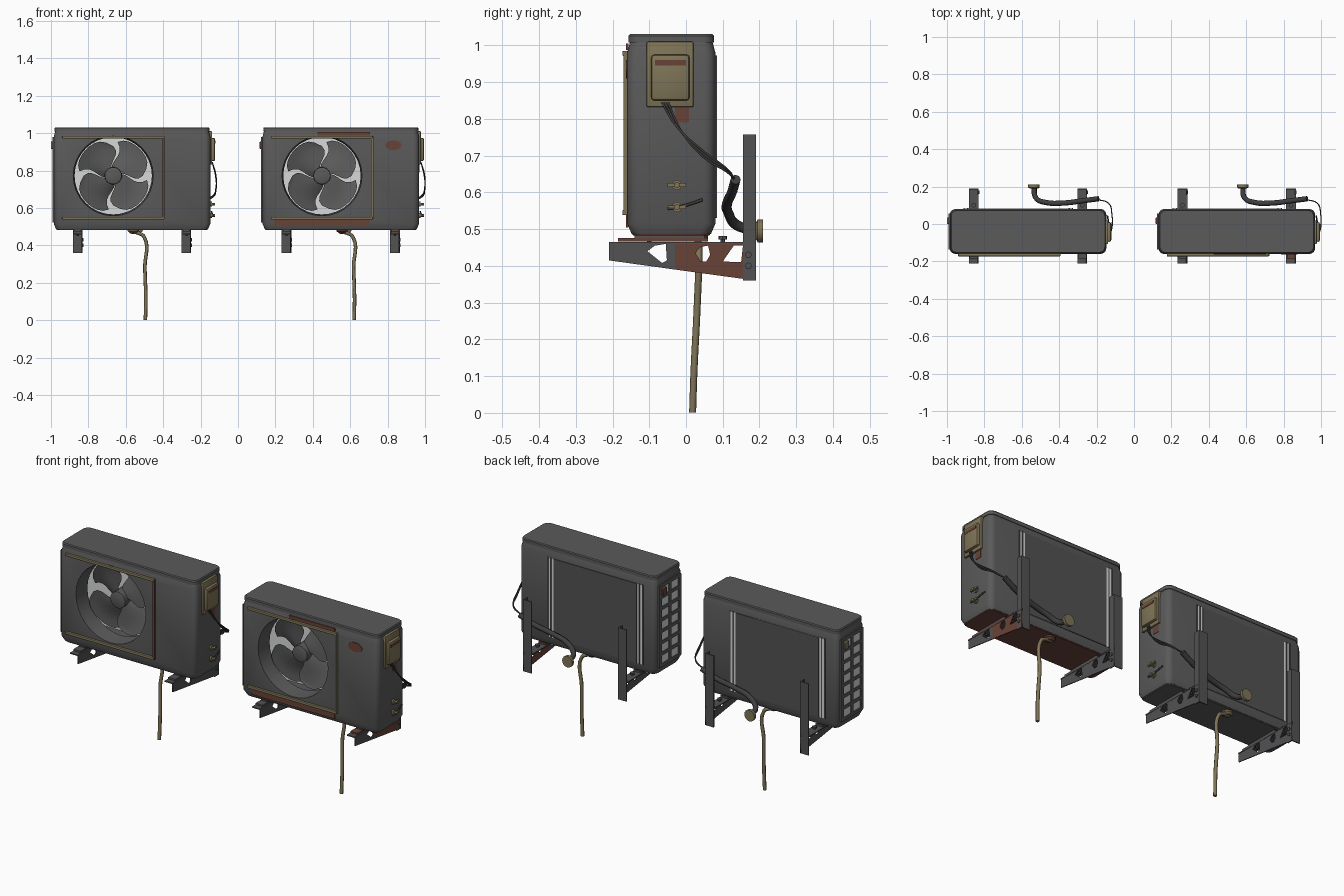
import bpy, bmesh, math
from mathutils import Matrix, Vector

if "Cube" in bpy.data.objects:
    bpy.data.objects.remove(bpy.data.objects["Cube"])

def mat(name, r, g, b):
    m = bpy.data.materials.new(name)
    m.diffuse_color = (r, g, b, 1)
    m.use_nodes = True
    m.node_tree.nodes["Principled BSDF"].inputs["Base Color"].default_value = m.diffuse_color
    return m

BODY = mat("casing_grey", .105, .103, .103)
PANEL = mat("grille_grey", .085, .085, .085)
STEEL = mat("bracket_grey", .085, .085, .088)
OLIVE = mat("faded_olive", .21, .175, .095)
RUST = mat("rust", .14, .055, .038)
COIL = mat("coil_light_grey", .68, .70, .70)
RUBBER = mat("dark_rubber", .05, .048, .046)
OX = 0.0  # x offset of the unit being built

def add(name, mesh, m, smooth=None):
    o = bpy.data.objects.new(name, mesh)
    bpy.context.collection.objects.link(o)
    o.location.x = OX
    if m:
        mesh.materials.clear()
        mesh.materials.append(m)
    if smooth:
        bpy.ops.object.select_all(action='DESELECT')
        bpy.context.view_layer.objects.active = o
        o.select_set(True)
        bpy.ops.object.shade_smooth_by_angle(angle=math.radians(smooth))
    return o

def loft(name, rings, m, smooth=None):
    bm = bmesh.new()
    vs = [[bm.verts.new(p) for p in r] for r in rings]
    n = len(vs[0])
    for a, b in zip(vs, vs[1:]):
        for i in range(n):
            bm.faces.new((a[i], a[(i + 1) % n], b[(i + 1) % n], b[i]))
    bm.faces.new(vs[0])
    bm.faces.new(vs[-1])
    bmesh.ops.recalc_face_normals(bm, faces=bm.faces)
    me = bpy.data.meshes.new(name)
    bm.to_mesh(me)
    bm.free()
    return add(name, me, m, smooth)

def box(name, x0, x1, y0, y1, z0, z1, m, bevel=0):
    bm = bmesh.new()
    bmesh.ops.create_cube(bm, size=1)
    for v in bm.verts:
        v.co = Vector(((x0 + x1) / 2 + v.co.x * (x1 - x0), (y0 + y1) / 2 + v.co.y * (y1 - y0),
                       (z0 + z1) / 2 + v.co.z * (z1 - z0)))
    if bevel:
        bmesh.ops.bevel(bm, geom=bm.edges[:], offset=bevel, segments=2, profile=.5, affect='EDGES')
    me = bpy.data.meshes.new(name)
    bm.to_mesh(me)
    bm.free()
    return add(name, me, m, 35 if bevel else None)

def disc_ring(axis, c, t, r, n=24, sx=1.0):
    out = []
    for i in range(n):
        a = 2 * math.pi * i / n
        u, v = r * math.cos(a) * sx, r * math.sin(a)
        out.append({'x': (t, c[0] + u, c[1] + v), 'y': (c[0] + u, t, c[1] + v),
                    'z': (c[0] + u, c[1] + v, t)}[axis])
    return out

def lathe(name, axis, c, prof, m, n=24, sx=1.0):
    return loft(name, [disc_ring(axis, c, t, r, n, sx) for t, r in prof], m, 40)

def rounded(inset, z, r=.03, x0=-.985, x1=-.148, y0=-.16, y1=.08):
    pts = []
    for k, (sx, sy) in enumerate(((1, 1), (-1, 1), (-1, -1), (1, -1))):
        cx = x1 - inset - r if sx > 0 else x0 + inset + r
        cy = y1 - inset - r if sy > 0 else y0 + inset + r
        for j in range(5):
            a = math.pi / 2 * (k + j / 4)
            pts.append((cx + r * math.cos(a), cy + r * math.sin(a), z))
    return pts

def from_curve(name, cu, m, matrix=None, smooth=None):
    tmp = bpy.data.objects.new("tmp_curve", cu)
    bpy.context.collection.objects.link(tmp)
    bpy.context.view_layer.update()
    me = bpy.data.meshes.new_from_object(tmp.evaluated_get(bpy.context.evaluated_depsgraph_get()))
    bpy.data.objects.remove(tmp)
    me.name = name
    if matrix:
        me.transform(matrix)
    return add(name, me, m, smooth)

def tube(name, pts, r, m):
    cu = bpy.data.curves.new(name, 'CURVE')
    cu.dimensions = '3D'
    cu.bevel_depth, cu.bevel_resolution, cu.use_fill_caps = r, 2, True
    s = cu.splines.new('BEZIER')
    s.resolution_u = 6
    s.bezier_points.add(len(pts) - 1)
    for b, p in zip(s.bezier_points, pts):
        b.co = p
        b.handle_left_type = b.handle_right_type = 'AUTO'
    return from_curve(name, cu, m, None, 50)

def side_plate(name, loops, x, t, m):
    # flat sheet in the y-z plane; the loops after the first are holes
    cu = bpy.data.curves.new(name, 'CURVE')
    cu.dimensions, cu.fill_mode, cu.extrude = '2D', 'BOTH', t / 2
    for lp in loops:
        s = cu.splines.new('POLY')
        s.points.add(len(lp) - 1)
        for p, q in zip(s.points, lp):
            p.co = (q[0], q[1], 0, 1)
        s.use_cyclic_u = True
    M = Matrix(((0, 0, 1, x), (1, 0, 0, 0), (0, 1, 0, 0), (0, 0, 0, 1)))
    return from_curve(name, cu, m, M)

def cut(o, cutter):
    cutter.hide_render = True
    md = o.modifiers.new("cut", 'BOOLEAN')
    md.operation, md.solver, md.object = 'DIFFERENCE', 'EXACT', cutter
    bpy.context.view_layer.objects.active = o
    bpy.ops.object.modifier_apply(modifier=md.name)
    bpy.data.objects.remove(cutter)

FC = (-.667, .772)  # fan centre x, z

def fan():
    bm = bmesh.new()
    nr, na = 7, 9
    for k in range(4):
        grid = []
        for i in range(nr):
            f = i / (nr - 1)
            r = .04 + .162 * f
            mid = math.radians(90 * k + 62 - 28 * math.sin(f * 2.6))
            half = math.radians(43 - 5 * f * f - 6 * max(0, f - .8) * 5 * .5)
            row = []
            for j in range(na):
                g = 2 * j / (na - 1) - 1
                a = mid + half * g
                rr = r - (.02 * abs(g) ** 4 * f)
                row.append(bm.verts.new((FC[0] + rr * math.cos(a), -.065 + .026 * g * (.5 + .5 * f) - .008 * (1 - g * g),
                                         FC[1] + rr * math.sin(a))))
            grid.append(row)
        for a, b in zip(grid, grid[1:]):
            for j in range(na - 1):
                bm.faces.new((a[j], a[j + 1], b[j + 1], b[j]))
    me = bpy.data.meshes.new("fan_blades")
    bm.to_mesh(me)
    bm.free()
    add("fan_blades", me, BODY, 60)
    lathe("fan_hub", 'y', FC, [(-.105, .03), (-.1, .045), (-.03, .048)], BODY)
    lathe("fan_motor", 'y', FC, [(-.03, .04), (.03, .04)], RUBBER)

def bracket(x, rusty):
    m = RUST if rusty else STEEL
    w = x + .022
    side_plate("bracket_arm_front", [[(-.21, .415), (-.03, .39), (-.03, .465), (-.21, .465)],
               [(-.105, .44), (-.085, .455), (-.055, .46), (-.052, .415), (-.065, .408)]], w, .005, STEEL)
    side_plate("bracket_arm_back", [[(-.03, .39), (.19, .36), (.19, .465), (-.03, .465)],
               [(.025, .435), (.04, .452), (.06, .455), (.066, .43), (.055, .412), (.04, .412)],
               [(.1, .412), (.15, .41), (.155, .455), (.13, .455)]], w, .005, m)
    box("bracket_top_flange", x - .026, x + .026, -.21, .185, .459, .465, STEEL)
    box("bracket_wall_plate", x - .026, x + .026, .184, .19, .36, .757, STEEL)
    box("bracket_wall_web", w - .003, w + .003, .155, .19, .36, .757, STEEL)
    box("foot_rail", x - .022, x + .022, -.185, .06, .467, .476, m)
    box("foot_block", x - .018, x + .018, -.14, .05, .474, .49, STEEL)
    for y in (-.1, .1):
        lathe("bracket_bolt", 'z', (x, y), [(.45, .006), (.472, .006), (.472, .012), (.481, .012)], STEEL, 8)
    for z in (.4, .43):
        lathe("bracket_screw", 'x', (.17, z), [(w, .009), (w + .008, .009)], STEEL, 8)

def unit(ox, rusty):
    global OX
    OX = ox
    # casing with fan funnel and hollow inside
    body = loft("casing", [rounded(.012, .487), rounded(0, .515), rounded(0, .98), rounded(.008, 1.01)], BODY)
    cut(body, loft("funnel_cutter", [disc_ring('y', FC, y, r, 32) for y, r in
                                     ((-.2, .222), (-.16, .214), (-.06, .206))], None))
    cut(body, box("inside_cutter", -.95, -.36, -.07, .045, .53, .995, None))
    add_smooth = body
    bpy.ops.object.select_all(action='DESELECT')
    add_smooth.select_set(True)
    bpy.context.view_layer.objects.active = body
    bpy.ops.object.shade_smooth_by_angle(angle=math.radians(35))
    loft("lid", [rounded(.004, 1.008), rounded(.004, 1.026), rounded(.008, 1.031)], BODY, 35)
    loft("base_rim", [rounded(.016, .483), rounded(.008, .498)], RUST if rusty else BODY, 35)
    # coil behind the fan and at the back, with the rear grille
    box("coil_inside", -.949, -.361, .036, .046, .531, .994, COIL)
    box("rear_coil", -.905, -.33, .077, .082, .53, .97, COIL)
    box("rear_grille", -.872, -.362, .08, .084, .53, .97, PANEL)
    for x in (-.908, -.889, -.346, -.328):
        box("rear_grille_edge", x - .003, x + .003, .078, .085, .53, .972, PANEL)
    # slotted left side
    box("side_coil", -.987, -.983, -.13, .05, .53, .97, COIL)
    for i in range(8):
        z = .53 + i * .44 / 7
        box("side_grille_bar", -.992, -.98, -.13, .05, z - .009, z + .009, BODY)
    for y in (-.125, -.04, .045):
        box("side_grille_post", -.992, -.98, y - .011, y + .011, .525, .975, BODY)
    box("side_handle", -1.0, -.985, .0, .035, .915, .955, OLIVE if not rusty else RUST, .003)
    # fan and its frame
    fan()
    for z in (.545, .978):
        box("frame_bar", -.94, -.395, -.173, -.158, z - .007, z + .007, OLIVE, .003)
    box("frame_post", -.404, -.392, -.17, -.158, .54, .983, OLIVE if rusty else RUST)
    # terminal box, rust stripe and valves on the right
    box("terminal_box_base", -.155, -.138, -.107, .02, .832, 1.01, OLIVE, .004)
    box("terminal_box_cover", -.145, -.122, -.095, .01, .85, .975, OLIVE, .009)
    box("terminal_box_stripe", -.13, -.1205, -.085, .0, .945, .96, RUST)
    box("terminal_rust_patch", -.15, -.146, -.03, .008, .79, .832, RUST)
    for z in (.62, .56):
        lathe("valve_body", 'x', (-.025, z), [(-.155, .014), (-.14, .014), (-.14, .008), (-.122, .008)], OLIVE, 10)
        box("valve_key", -.136, -.128, -.05, .0, z - .005, z + .005, OLIVE)
    tube("valve_pipe", [(-.13, -.05, .555), (-.135, .0, .565), (-.142, .045, .58)], .004, RUBBER)
    # cables and insulated pipe going to the wall
    for d in (0, .008, .016):
        tube("cable", [(-.138, -.065 + d, .845), (-.12, -.03 + d, .785 - d), (-.118, .05, .71 - d),
                       (-.135, .11, .665 - d / 2), (-.2, .132, .635)], .003, RUBBER)
    tube("wall_pipe", [(-.19, .135, .635), (-.27, .125, .6), (-.38, .112, .57), (-.47, .115, .545),
                       (-.525, .14, .51), (-.535, .2, .495)], .014, RUBBER)
    lathe("wall_flange", 'y', (-.535, .495), [(.19, .022), (.195, .031), (.21, .031)], OLIVE, 16)
    # drain hose
    lathe("drain_cup", 'z', (-.56, .03), [(.466, .018), (.476, .03), (.49, .03)], RUST if rusty else OLIVE, 12)
    tube("drain_hose", [(-.575, .03, .472), (-.535, .033, .466), (-.502, .035, .445), (-.498, .03, .28),
                        (-.493, .022, .12), (-.495, .018, 0.001)], .0095, OLIVE)
    # wall brackets
    bracket(-.857, False)
    bracket(-.276, rusty)
    # rust stains on the front
    if rusty:
        box("rust_strip_low", -.92, -.41, -.163, -.157, .505, .538, RUST)
        box("rust_strip_high", -.69, -.41, -.163, -.157, .987, 1.005, RUST)
        lathe("rust_spot", 'y', (-.285, .935), [(-.163, .026), (-.158, .026)], RUST, 10, 1.7)

unit(0.0, False)
unit(1.116, True)
